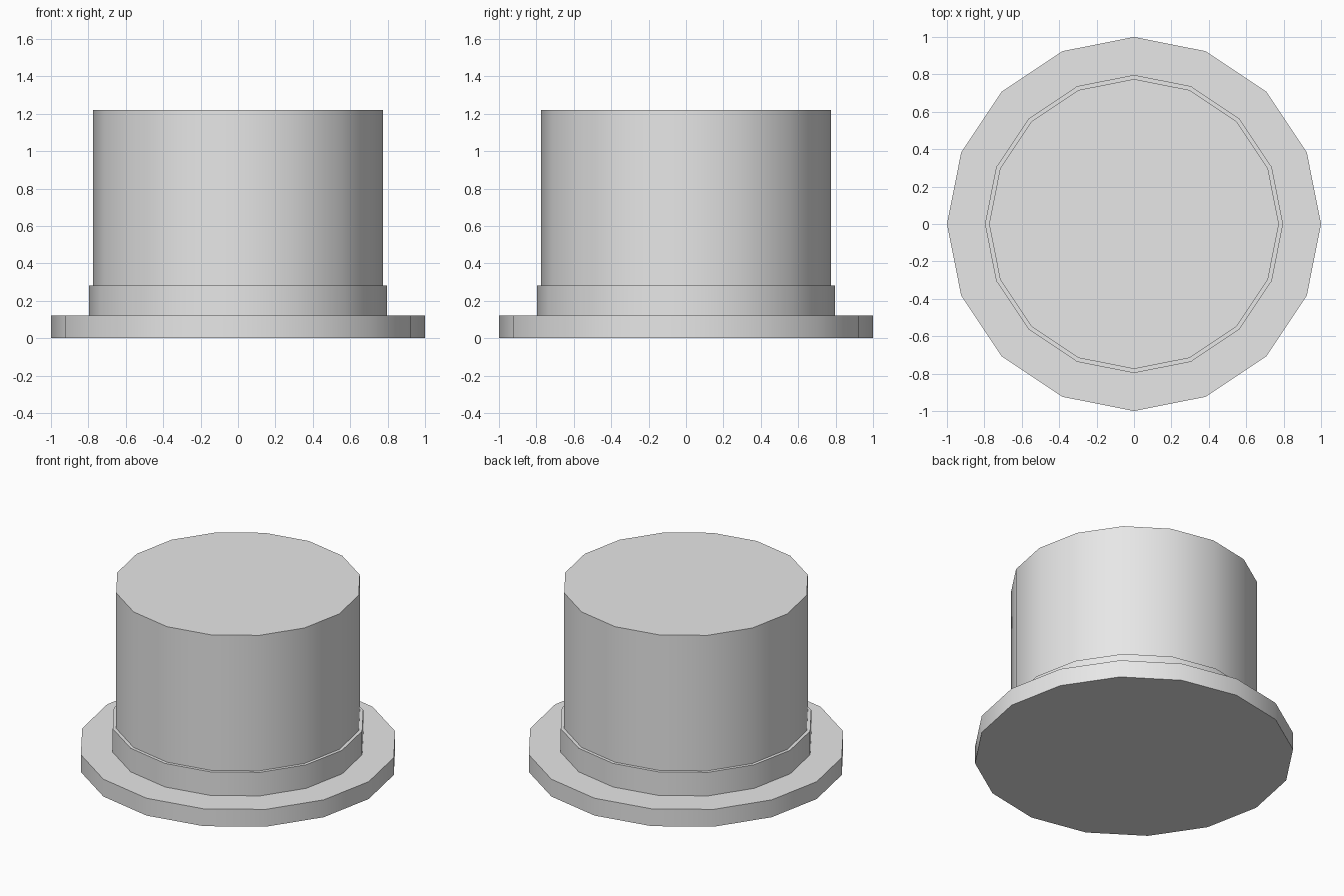
import bpy
import math

# Remove the default cube
cube = bpy.data.objects.get("Cube")
if cube:
    bpy.data.objects.remove(cube, do_unlink=True)

SIDES = 16

# Single plain grey colour
grey = bpy.data.materials.new("plain_grey")
grey.use_nodes = True
grey.diffuse_color = (0.8, 0.8, 0.8, 1)
grey.node_tree.nodes["Principled BSDF"].inputs["Base Color"].default_value = grey.diffuse_color


def drum(name, radius, bottom, top):
    """Sixteen-sided capped cylinder with corners on the x and y axes."""
    bpy.ops.mesh.primitive_cylinder_add(
        vertices=SIDES, radius=radius, depth=top - bottom,
        location=(0, 0, (bottom + top) / 2))
    obj = bpy.context.object
    obj.name = name
    obj.data.materials.append(grey)
    # Smooth sides, sharp rims
    bpy.ops.object.shade_smooth_by_angle(angle=math.radians(30))
    return obj


# Wide flat brim, band around the base, tall crown
drum("brim", 1.0, 0.0, 0.12)
drum("hat_band", 0.797, 0.12, 0.283)
drum("crown", 0.775, 0.12, 1.22)
